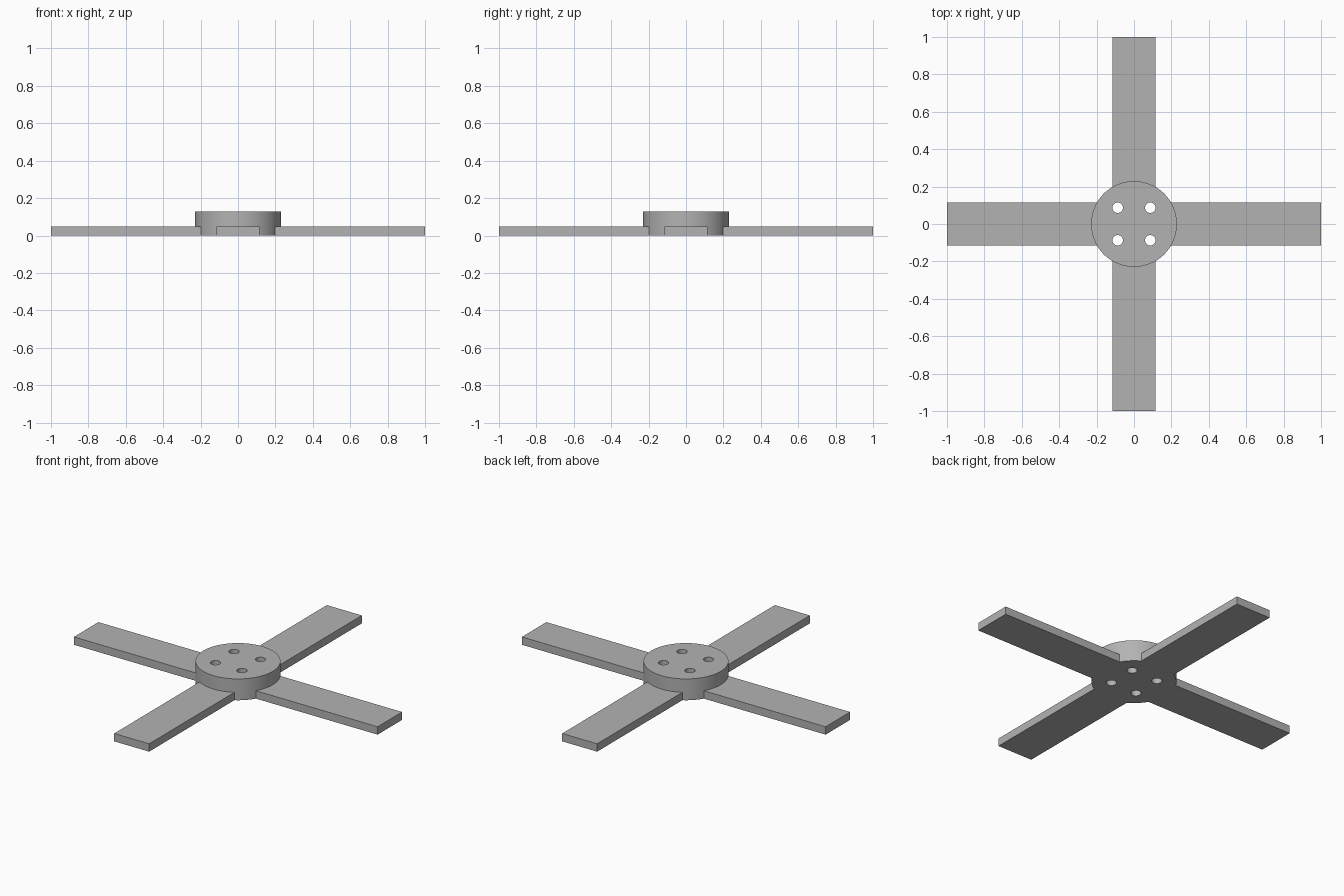
import bpy, bmesh, math
from mathutils import Matrix

if "Cube" in bpy.data.objects:
    bpy.data.objects.remove(bpy.data.objects["Cube"])

HUB_R, HUB_H = 0.229, 0.127
ARM_W, ARM_H = 0.23, 0.047
HOLE_R, HOLE_POS = 0.028, 0.087

grey = bpy.data.materials.new("plain grey")
grey.diffuse_color = (0.45, 0.45, 0.45, 1)
grey.use_nodes = True
grey.node_tree.nodes["Principled BSDF"].inputs["Base Color"].default_value = grey.diffuse_color


def add_object(name, bm):
    mesh = bpy.data.meshes.new(name)
    bm.to_mesh(mesh)
    bm.free()
    mesh.materials.append(grey)
    obj = bpy.data.objects.new(name, mesh)
    bpy.context.collection.objects.link(obj)
    return obj


def cylinder(name, radius, z0, z1, x=0, y=0, sides=96):
    bm = bmesh.new()
    bmesh.ops.create_cone(bm, cap_ends=True, segments=sides, radius1=radius, radius2=radius,
                          depth=z1 - z0, matrix=Matrix.Translation((x, y, (z0 + z1) / 2)))
    return add_object(name, bm)


def box(name, sx, sy, sz):
    bm = bmesh.new()
    bmesh.ops.create_cube(bm, size=1, matrix=Matrix.Translation((0, 0, sz / 2))
                          @ Matrix.Diagonal((sx, sy, sz, 1)))
    return add_object(name, bm)


def combine(target, other, operation):
    mod = target.modifiers.new(operation.lower(), 'BOOLEAN')
    mod.operation, mod.object, mod.solver = operation, other, 'EXACT'
    bpy.context.view_layer.objects.active = target
    bpy.ops.object.modifier_apply(modifier=mod.name)
    bpy.data.objects.remove(other)


# Round hub joined with two crossing flat bars
hub = cylinder("hub_with_arms", HUB_R, 0, HUB_H)
cross = box("arm_bar_x", 2, ARM_W, ARM_H)
combine(cross, box("arm_bar_y", ARM_W, 2, ARM_H), 'UNION')
combine(hub, cross, 'UNION')

# Four bolt holes through the hub
for sx in (-1, 1):
    for sy in (-1, 1):
        hole = cylinder("bolt_hole", HOLE_R, -0.1, 0.3, sx * HOLE_POS, sy * HOLE_POS, 40)
        combine(hub, hole, 'DIFFERENCE')

# Smooth round walls, sharp rims
bpy.ops.object.select_all(action='DESELECT')
hub.select_set(True)
bpy.context.view_layer.objects.active = hub
bpy.ops.object.shade_smooth_by_angle(angle=math.radians(30))
